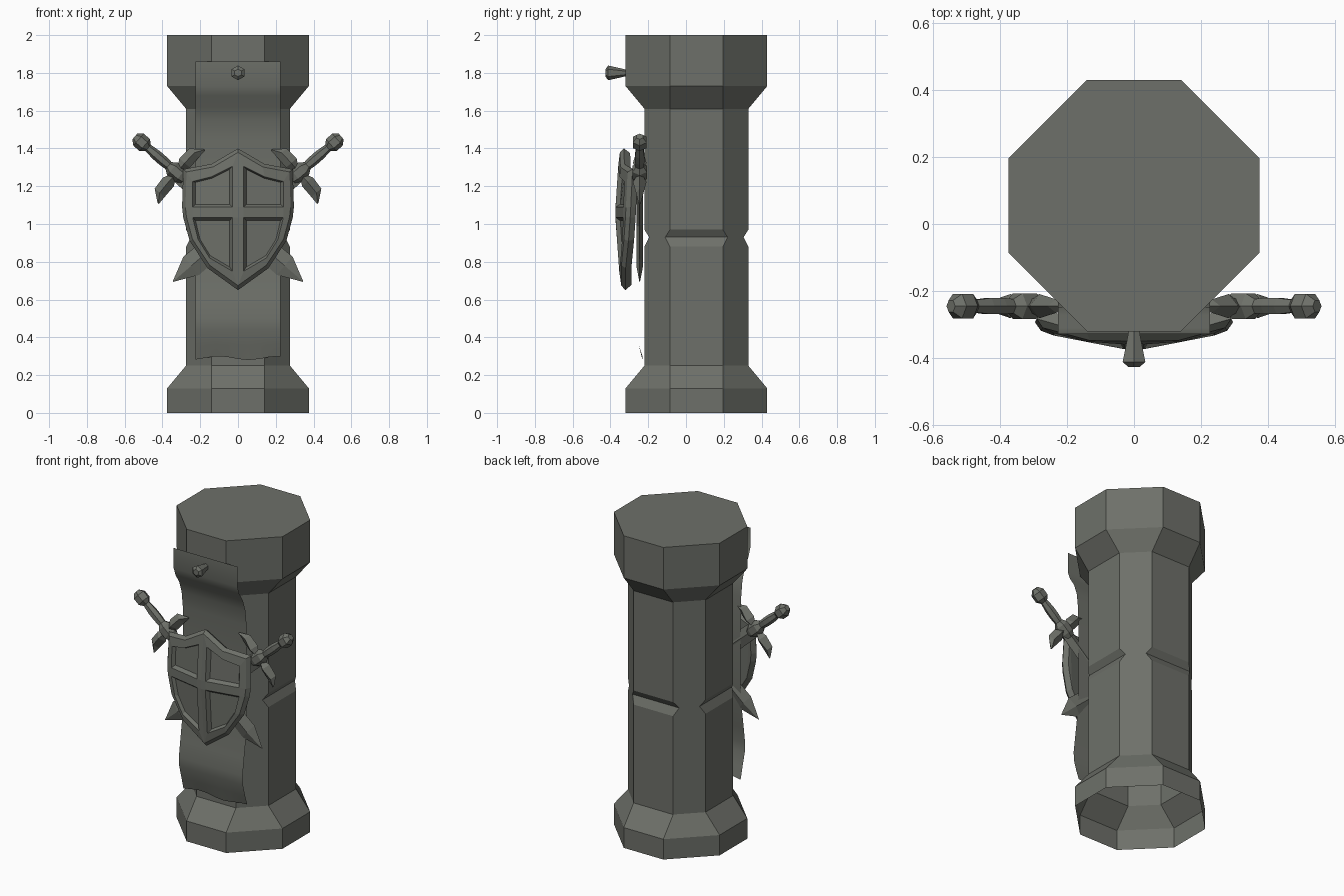
import bpy, bmesh, math
from mathutils import Vector

if "Cube" in bpy.data.objects:
    bpy.data.objects.remove(bpy.data.objects["Cube"])

stone = bpy.data.materials.new("grey_stone")
stone.diffuse_color = (0.155, 0.163, 0.142, 1)
stone.use_nodes = True
stone.node_tree.nodes["Principled BSDF"].inputs["Base Color"].default_value = stone.diffuse_color


def make(name, bm, smooth=False):
    bmesh.ops.recalc_face_normals(bm, faces=bm.faces[:])
    me = bpy.data.meshes.new(name)
    bm.to_mesh(me)
    bm.free()
    ob = bpy.data.objects.new(name, me)
    bpy.context.collection.objects.link(ob)
    me.materials.append(stone)
    for p in me.polygons:
        p.use_smooth = smooth
    return ob


def mirror(ob):
    m = ob.modifiers.new("mirror", 'MIRROR')
    m.use_axis[0] = True
    m.use_clip = True
    return ob


def loft(bm, rings, start=True, end=True):
    vs = [[bm.verts.new(p) for p in r] for r in rings]
    n = len(rings[0])
    for a, b in zip(vs, vs[1:]):
        for i in range(n):
            j = (i + 1) % n
            bm.faces.new((a[i], a[j], b[j], b[i]))
    if start:
        bm.faces.new(vs[0][::-1])
    if end:
        bm.faces.new(vs[-1])


# eight-sided column, open underneath, with notches on the four main faces
def octagon(z, r, w=0.14):
    pts = [(w, -r), (r, -w), (r, w), (w, r), (-w, r), (-r, w), (-r, -w), (-w, -r)]
    return [(x, y + 0.055, z) for x, y in pts]


bm = bmesh.new()
loft(bm, [octagon(0, .375), octagon(.13, .375), octagon(.25, .275), octagon(.88, .275),
          octagon(.93, .25, .165), octagon(.97, .275), octagon(1.61, .275),
          octagon(1.73, .375), octagon(2, .375)], start=False)
make("column", bm)

# hanging banner: thin cloth following the column, billowing at the bottom
profile = [(1.86, -.328), (1.73, -.328), (1.68, -.31), (1.62, -.272), (1.55, -.248), (1.45, -.236),
           (1.2, -.23), (.9, -.23), (.75, -.24), (.6, -.262), (.5, -.276), (.44, -.272),
           (.36, -.25), (.29, -.23)]
bm = bmesh.new()
rows = []
for k, (z, y) in enumerate(profile):
    row = []
    for i in range(9):
        u = i / 4 - 1
        dz = 0.01 * math.sin(u * 4.5 + 3.6) if k == len(profile) - 1 else 0
        row.append(bm.verts.new((u * .226, y, z + dz)))
    rows.append(row)
for a, b in zip(rows, rows[1:]):
    for i in range(8):
        bm.faces.new((a[i], b[i], b[i + 1], a[i + 1]))
banner = make("banner", bm, True)
if banner.data.polygons[0].normal.y > 0:
    banner.data.flip_normals()

# six-sided peg holding the banner
bm = bmesh.new()
loft(bm, [[(r * math.sin(i * math.pi / 3), y, 1.8 + r * math.cos(i * math.pi / 3)) for i in range(6)]
          for y, r in [(-.31, .016), (-.412, .039), (-.426, .02)]])
make("banner_peg", bm)

# domed shield, right half mirrored, with four sunken panels
outline = [(0, 1.4), (.14, 1.318), (.29, 1.29), (.296, 1.09), (.29, 1.035), (.256, .91), (.16, .765), (0, .65)]
upper = [(.03, 1.305), (.14, 1.25), (.24, 1.225), (.24, 1.09), (.03, 1.09)]
lower = [(.03, 1.035), (.24, 1.035), (.212, .92), (.15, .82), (.03, .75)]


def dome(x, z, back=0):
    return (x, -.374 + .72 * x * x + .22 * (z - 1.05) ** 2 + back, z)


bm = bmesh.new()


def ring(pts, k, back):
    return [bm.verts.new(dome(x * k, 1.05 + (z - 1.05) * k, back)) for x, z in pts]


F, M, B = ring(outline, .94, 0), ring(outline, 1, .018), ring(outline, .93, .055)
U = [bm.verts.new(dome(*p)) for p in upper]
L = [bm.verts.new(dome(*p)) for p in lower]
C = [bm.verts.new(dome(0, 1.09)), bm.verts.new(dome(0, 1.035))]
for f in [(F[0], F[1], U[1], U[0]), (F[1], F[2], U[2], U[1]), (F[2], F[3], U[3], U[2]),
          (F[3], F[4], L[1], U[3]), (F[4], F[5], L[2], L[1]), (F[5], F[6], L[3], L[2]),
          (F[6], F[7], L[4], L[3]), (F[0], U[0], U[4], C[0]), (C[0], U[4], L[0], C[1]),
          (C[1], L[0], L[4], F[7]), (U[4], U[3], L[1], L[0])]:
    bm.faces.new(f)
for P in (U, L):
    c = sum((v.co for v in P), Vector()) / 5
    inner = [bm.verts.new(c + (v.co - c) * .86 + Vector((0, .022, 0))) for v in P]
    for i in range(5):
        j = (i + 1) % 5
        bm.faces.new((P[i], P[j], inner[j], inner[i]))
    bm.faces.new(inner)
for a, b in ((F, M), (M, B)):
    for i in range(7):
        bm.faces.new((a[i], a[i + 1], b[i + 1], b[i]))
for i in range(3):
    bm.faces.new((B[i], B[i + 1], B[6 - i], B[7 - i]))
mirror(make("shield", bm))

# crossed swords: t runs from pommel to tip, s across, h is depth
D, S = Vector((-.757, 0, -.653)), Vector((.653, 0, -.757))


def at(t, s, h):
    return Vector((.51, -.245, 1.432)) + D * t + S * s + Vector((0, h, 0))


def turned(name, stations):
    bm = bmesh.new()
    loft(bm, [[at(t, r * math.cos(i * math.pi / 3), r * math.sin(i * math.pi / 3)) for i in range(6)]
              for t, r in stations])
    mirror(make(name, bm))


turned("sword_pommel", [(-.048, .02), (-.022, .042), (.022, .042), (.045, .022)])
turned("sword_grip", [(.03, .02), (.1, .028), (.15, .028), (.215, .022)])
turned("sword_collar", [(.185, .022), (.215, .044), (.27, .044), (.3, .03)])

# cross guard with flared ends
guard = [(.187, .272, .282, .006), (.14, .212, .281, .02), (.066, .207, .281, .036), (.035, .224, .266, .022)]
bm = bmesh.new()
sections = [(s, a, b, h) for s, a, b, h in guard] + [(-s, a, b, h) for s, a, b, h in guard[::-1]]
loft(bm, [[at(a, s, 0), at((a + b) / 2, s, h), at(b, s, 0), at((a + b) / 2, s, -h)]
          for s, a, b, h in sections])
mirror(make("sword_guard", bm))

# diamond-section blade
bm = bmesh.new()
loft(bm, [[at(t, w, 0), at(t, 0, h), at(t, -w, 0), at(t, 0, -h)]
          for t, w, h in [(.26, .045, .018), (1.0, .064, .018), (1.128, .002, .002)]])
mirror(make("sword_blade", bm))
for ob in bpy.data.objects:
    if ob.name.startswith("sword"):
        ob.modifiers["mirror"].use_clip = False
        ob.modifiers["mirror"].use_mirror_merge = False
